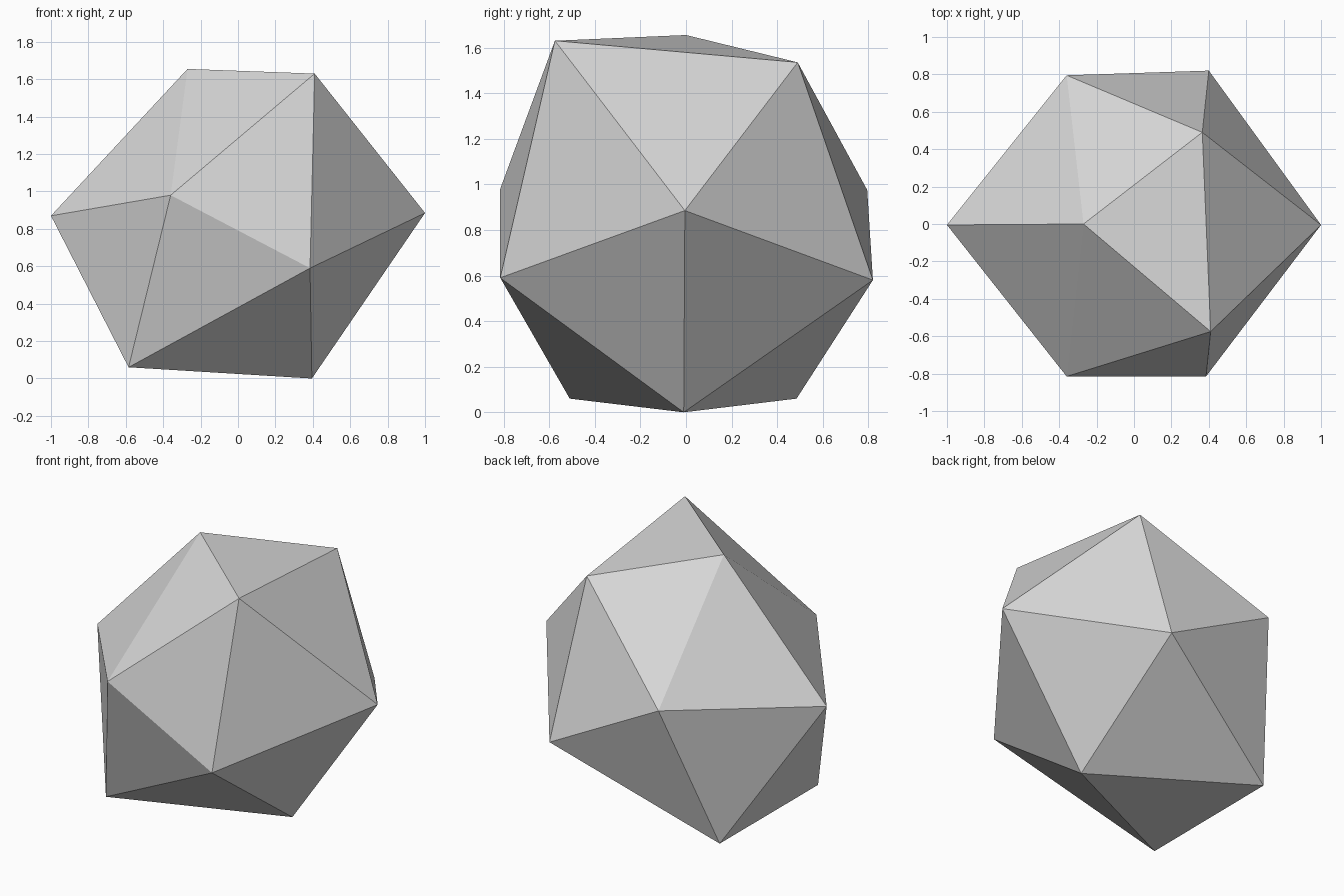
import bpy
import bmesh

# Remove the default cube
default_cube = bpy.data.objects.get("Cube")
if default_cube:
    bpy.data.objects.remove(default_cube, do_unlink=True)


def flat_material(name, value):
    material = bpy.data.materials.new(name)
    material.use_nodes = True
    colour = (value, value, value, 1)
    material.diffuse_color = colour
    material.node_tree.nodes["Principled BSDF"].inputs["Base Color"].default_value = colour
    return material


# Corners of the slightly uneven twenty-sided stone, by level
crown = [(-.27, 0, 1.655), (.41, -.575, 1.63), (.365, .49, 1.535)]
upper_belt = [(-.36, -.815, .98), (-.36, .795, .975), (-1, -.005, .87)]
lower_belt = [(1, -.005, .885), (.385, -.815, .59), (.4, .82, .58)]
base = [(.395, -.01, 0), (-.585, -.51, .06), (-.58, .485, .06)]

# The stone is the convex shell around its corners
bm = bmesh.new()
corners = [bm.verts.new(point) for point in crown + upper_belt + lower_belt + base]
bmesh.ops.convex_hull(bm, input=corners)
bmesh.ops.recalc_face_normals(bm, faces=bm.faces)
for face in bm.faces:
    face.smooth = False

mesh = bpy.data.meshes.new("faceted_stone")
bm.to_mesh(mesh)
bm.free()
mesh.materials.append(flat_material("light_grey", .68))
stone = bpy.data.objects.new("faceted_stone", mesh)
bpy.context.collection.objects.link(stone)
